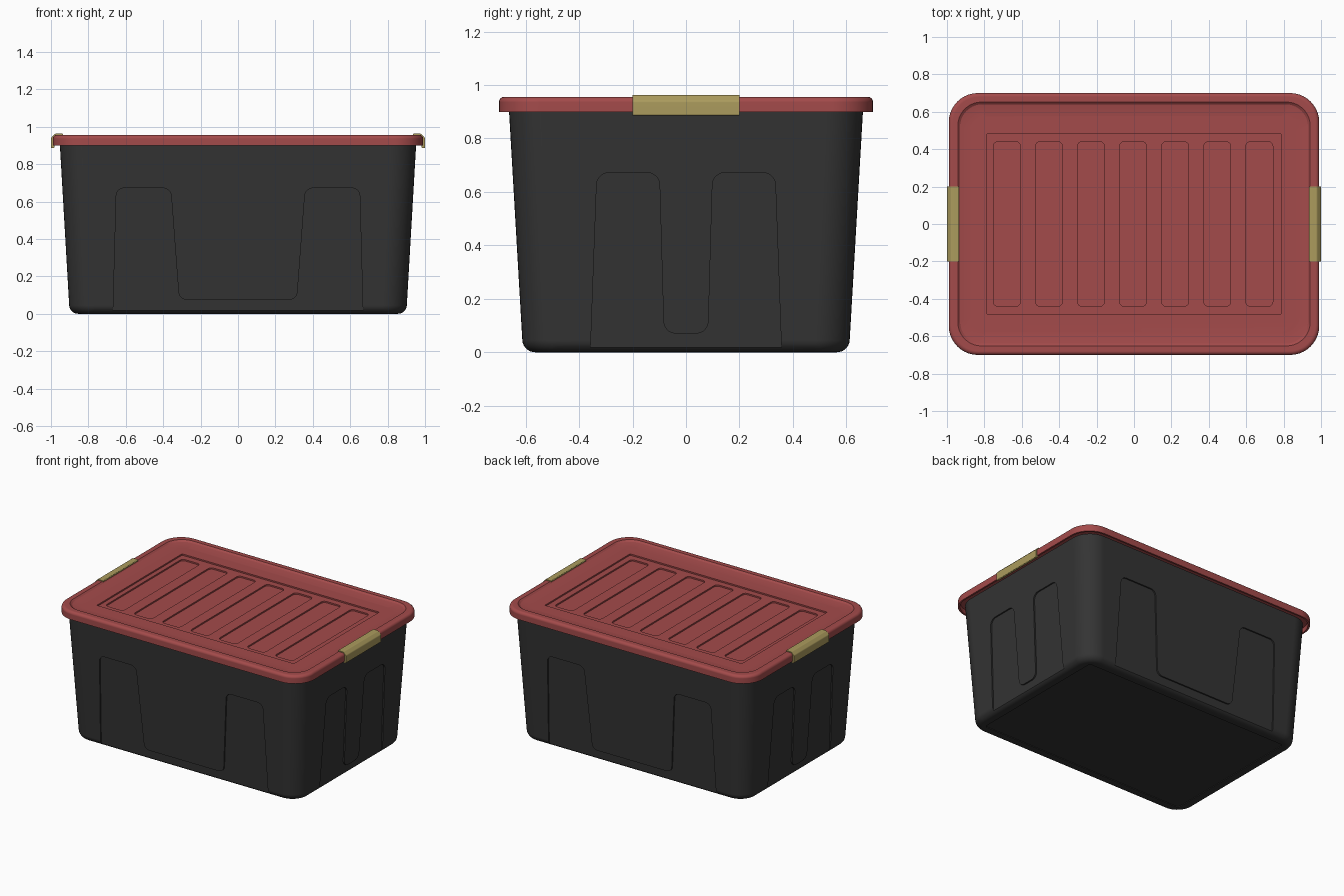
import bpy, bmesh, math
from mathutils import Vector, geometry

cube = bpy.data.objects.get("Cube")
if cube:
    bpy.data.objects.remove(cube)


def material(name, rgb):
    m = bpy.data.materials.new(name)
    m.use_nodes = True
    m.diffuse_color = (*rgb, 1)
    bsdf = next(n for n in m.node_tree.nodes if n.type == 'BSDF_PRINCIPLED')
    bsdf.inputs["Base Color"].default_value = (*rgb, 1)
    bsdf.inputs["Roughness"].default_value = 0.6
    return m


CHARCOAL = material("charcoal plastic", (0.034, 0.034, 0.034))
RED = material("dull red plastic", (0.37, 0.07, 0.07))
GOLD = material("olive gold plastic", (0.41, 0.33, 0.11))


def rounded(points, radius, steps=11):
    """Closed 2D outline with every corner rounded."""
    pts = [Vector(p) for p in points]
    out = []
    for i, p in enumerate(pts):
        a = p + (pts[i - 1] - p).normalized() * radius
        b = p + (pts[(i + 1) % len(pts)] - p).normalized() * radius
        out += geometry.interpolate_bezier(a, a.lerp(p, .55), b.lerp(p, .55), b, steps)
    return [Vector(p[:2]) for p in out]


def rect(hx, hy, radius):
    return rounded([(-hx, -hy), (hx, -hy), (hx, hy), (-hx, hy)], radius)


def loft(name, rings, mat):
    """Closed solid skinned through 3D rings of equal length."""
    bm = bmesh.new()
    loops = [[bm.verts.new(p) for p in ring] for ring in rings]
    n = len(loops[0])
    for lo, hi in zip(loops, loops[1:]):
        for i in range(n):
            j = (i + 1) % n
            bm.faces.new((lo[i], lo[j], hi[j], hi[i]))
    bm.faces.new(loops[0][::-1])
    bm.faces.new(loops[-1])
    bmesh.ops.recalc_face_normals(bm, faces=bm.faces)
    mesh = bpy.data.meshes.new(name)
    bm.to_mesh(mesh)
    bm.free()
    ob = bpy.data.objects.new(name, mesh)
    bpy.context.collection.objects.link(ob)
    mesh.materials.append(mat)
    return ob


def level(outline, z):
    return [(p.x, p.y, z) for p in outline]


def activate(ob):
    bpy.ops.object.select_all(action='DESELECT')
    ob.select_set(True)
    bpy.context.view_layer.objects.active = ob


def cut(target, cutter):
    mod = target.modifiers.new("cut", 'BOOLEAN')
    mod.object = cutter
    mod.solver = 'EXACT'
    activate(target)
    bpy.ops.object.modifier_apply(modifier=mod.name)
    bpy.data.objects.remove(cutter)


def finish(ob):
    activate(ob)
    bpy.ops.object.shade_smooth_by_angle(angle=math.radians(14))
    mod = ob.modifiers.new("even_shading", 'WEIGHTED_NORMAL')
    mod.keep_sharp = True


# Tub: tapered walls with a rounded bottom edge
HX, HY, TAPER, TOP, FILLET = 0.9, 0.61, 0.058, 0.905, 0.045
rings = []
for k in range(9):
    a = math.radians(90) * k / 8
    inset = FILLET * (1 - math.sin(a))
    z = FILLET * (1 - math.cos(a))
    w = TAPER * z - inset
    rings.append(level(rect(HX + w, HY + w, 0.13 - inset), z))
rings.append(level(rect(HX + TAPER * TOP, HY + TAPER * TOP, 0.14), TOP))
tub = loft("tub", rings, CHARCOAL)


# Shallow two-legged recesses on the four walls
def wall_cutter(half, sign, axis, legs, radius):
    (foot, shoulder, crotch_top, crotch), (top, low) = legs
    side = [(foot, -0.15), (shoulder, top), (crotch_top, top), (crotch, low)]
    outline = rounded([(-u, v) for u, v in side] + [(u, v) for u, v in side[::-1]], radius)

    def place(p, offset):
        d = sign * (half + TAPER * p.y + offset)
        return (p.x, d, p.y) if axis == 'y' else (d, p.x, p.y)

    return loft("recess_cutter", [[place(p, o) for p in outline] for o in (-0.01, 0.1)], CHARCOAL)


LONG_LEGS = ((0.672, 0.65, 0.36, 0.315), (0.672, 0.075))
SHORT_LEGS = ((0.363, 0.333, 0.1, 0.083), (0.672, 0.07))
for sign in (-1, 1):
    cut(tub, wall_cutter(HY, sign, 'y', LONG_LEGS, 0.04))
    cut(tub, wall_cutter(HX, sign, 'x', SHORT_LEGS, 0.045))

# Recessed underside
base = rect(0.82, 0.53, 0.02)
cut(tub, loft("base_cutter", [level(base, -0.1), level(base, 0.005)], CHARCOAL))
finish(tub)

# Lid: hollow overhanging skirt, rounded rim, sloping gutter, flat floor
LX, LY, LR, RIM, FLOOR = 0.99, 0.7, 0.155, 0.956, 0.936
profile = [(0.075, 0.89), (0.075, 0.93), (0.014, 0.93), (0.012, 0.899), (0, 0.899)]
for k in range(9):
    a = math.radians(90) * k / 8
    profile.append((0.02 * (1 - math.cos(a)), RIM - 0.02 + 0.02 * math.sin(a)))
profile += [(0.048, RIM), (0.06, RIM - 0.01), (0.122, FLOOR)]
lid = loft("lid", [level(rect(LX - i, LY - i, LR - i * 0.6), z) for i, z in profile], RED)

# Sunken centre field and seven slots
field = rect(0.785, 0.485, 0.005)
cut(lid, loft("field_cutter", [level(field, FLOOR - 0.01), level(field, 1.1)], RED))
for i in range(7):
    slot = [p + Vector((-0.005 + 0.225 * (i - 3), 0)) for p in rect(0.072, 0.44, 0.025)]
    cut(lid, loft("slot_cutter", [level(slot, FLOOR - 0.02), level(slot, 1.1)], RED))
finish(lid)

# Clips hooked over the short edges of the lid
hook = rounded([(0.935, 0.95), (0.935, 0.963), (0.978, 0.963), (1.0, 0.94), (1.0, 0.886),
                (0.982, 0.886), (0.982, 0.9), (0.985, 0.93), (0.97, 0.95)], 0.005, 5)
for name, sign in (("left_clip", 1), ("right_clip", -1)):
    clip = loft(name, [[(sign * p.x, y, p.y) for p in hook] for y in (-0.2, 0.2)], GOLD)
    finish(clip)
